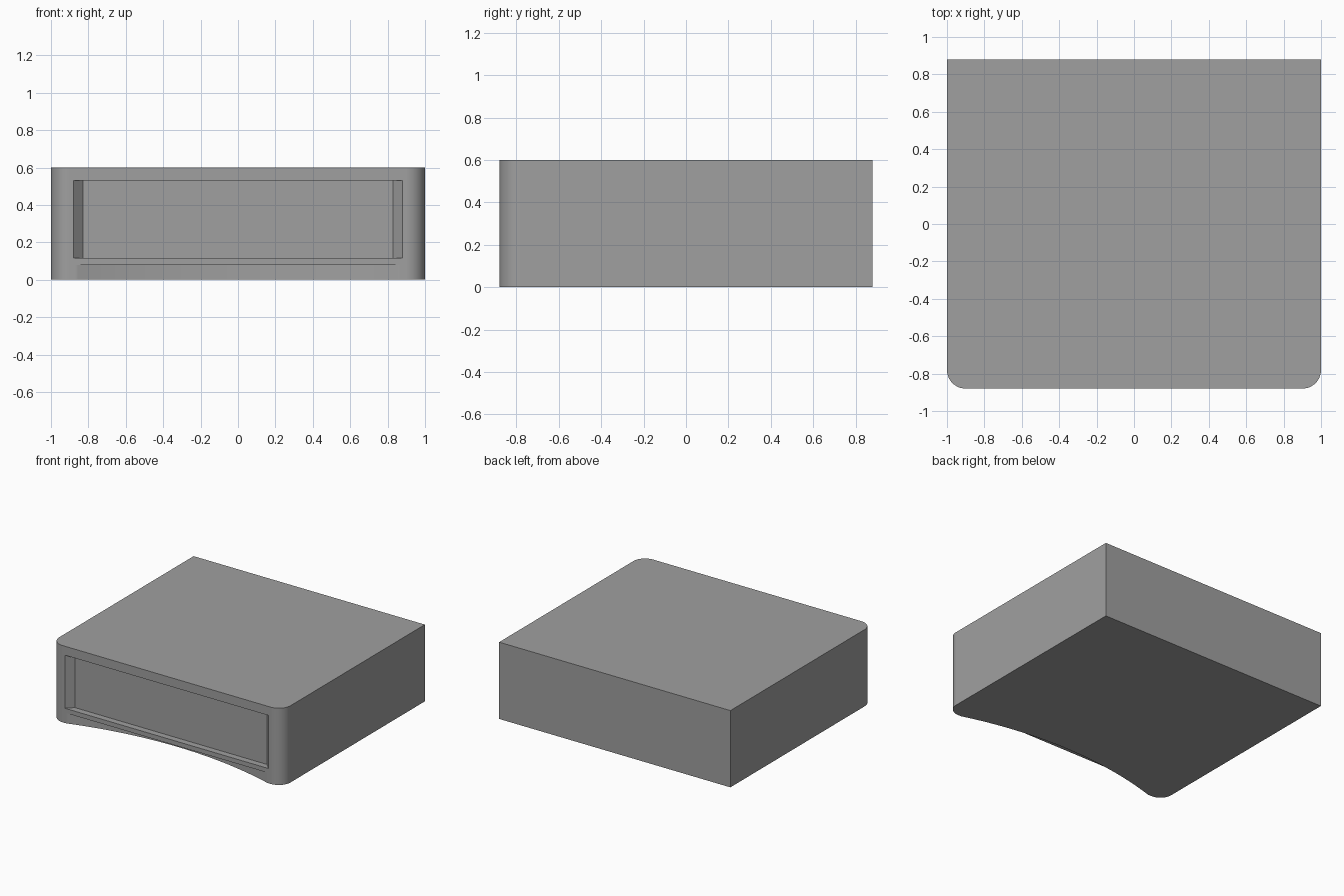
import bpy
import bmesh
from math import sin, cos, pi, sqrt, radians

if "Cube" in bpy.data.objects:
    bpy.data.objects.remove(bpy.data.objects["Cube"])

FRONT, BACK, HEIGHT = -0.88, 0.88, 0.6
RADIUS = 0.1

grey = bpy.data.materials.new("mid_grey")
grey.use_nodes = True
colour = (0.35, 0.35, 0.35, 1)
grey.diffuse_color = colour
grey.node_tree.nodes["Principled BSDF"].inputs["Base Color"].default_value = colour


def prism(name, outline, bottom, top):
    """Extrude a plan outline upward into a closed solid."""
    bm = bmesh.new()
    face = bm.faces.new([bm.verts.new((x, y, bottom)) for x, y in outline])
    grown = bmesh.ops.extrude_face_region(bm, geom=[face])["geom"]
    moved = [v for v in grown if isinstance(v, bmesh.types.BMVert)]
    bmesh.ops.translate(bm, verts=moved, vec=(0, 0, top - bottom))
    bmesh.ops.recalc_face_normals(bm, faces=bm.faces)
    mesh = bpy.data.meshes.new(name)
    bm.to_mesh(mesh)
    bm.free()
    mesh.materials.append(grey)
    obj = bpy.data.objects.new(name, mesh)
    bpy.context.collection.objects.link(obj)
    return obj


def carve(target, cutter):
    """Subtract a cutter, then discard it."""
    cutter.hide_render = True
    mod = target.modifiers.new("cut", 'BOOLEAN')
    mod.operation = 'DIFFERENCE'
    mod.solver = 'EXACT'
    mod.object = cutter
    bpy.ops.object.modifier_apply(modifier=mod.name)
    bpy.data.objects.remove(cutter)


# Casing: square at the back, rounded at the two front corners
steps = 12
corner = [(1 - RADIUS + RADIUS * sin(i / steps * pi / 2),
           FRONT + RADIUS - RADIUS * cos(i / steps * pi / 2))
          for i in range(steps + 1)]
right_half = corner + [(1, BACK)]
casing = prism("casing", right_half + [(-x, y) for x, y in reversed(right_half)],
               0, HEIGHT)
bpy.ops.object.select_all(action='DESELECT')
bpy.context.view_layer.objects.active = casing
casing.select_set(True)

# Front panel recess with slanted ends
depth, lead = 0.05, 0.1
half = [(0.83, FRONT + depth), (0.88 + lead, FRONT - lead)]
recess = prism("recess_cutter", half + [(-x, y) for x, y in reversed(half)],
               0.115, 0.53)
carve(casing, recess)

# Curved finger scoop under the front edge
chord, sag = 0.87, 0.13
big = (chord ** 2 + sag ** 2) / (2 * sag)
count = 40
arc = []
for i in range(count + 1):
    x = 0.95 * (2 * i / count - 1)
    arc.append((x, FRONT + sag - big + sqrt(big ** 2 - x ** 2)))
scoop = prism("scoop_cutter", arc + [(0.95, -1.1), (-0.95, -1.1)], -0.1, 0.08)
carve(casing, scoop)

bpy.ops.object.shade_smooth_by_angle(angle=radians(30))
weighted = casing.modifiers.new("even_shading", 'WEIGHTED_NORMAL')
weighted.keep_sharp = True
